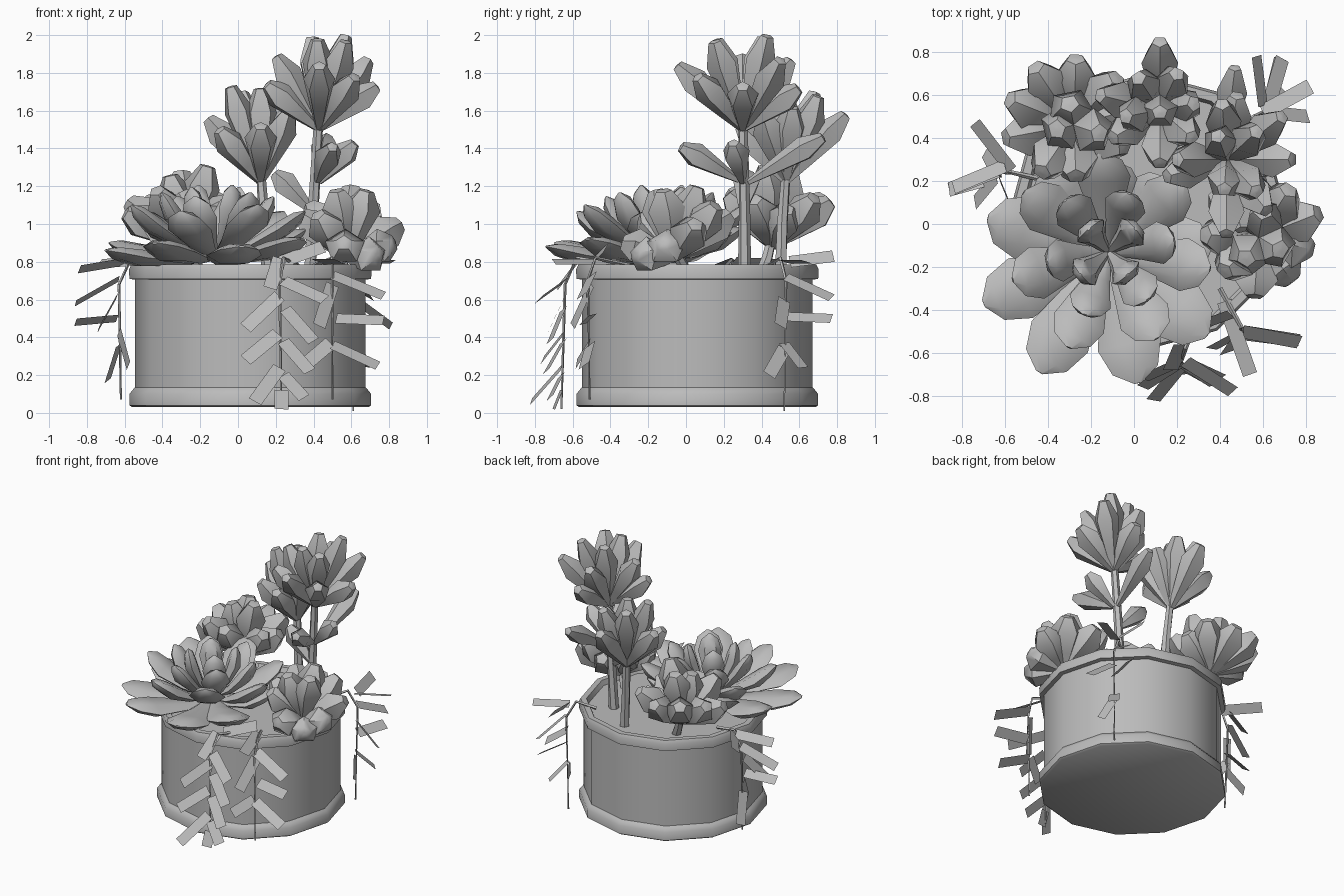
import bpy, bmesh, math
from mathutils import Vector

grey = bpy.data.materials.new("soft grey")
grey.diffuse_color = (0.5, 0.5, 0.5, 1)
CX, CY = 0.065, 0.06


def finish(name, bm, angle=35):
    bmesh.ops.recalc_face_normals(bm, faces=bm.faces)
    me = bpy.data.meshes.new(name)
    bm.to_mesh(me)
    bm.free()
    me.materials.append(grey)
    ob = bpy.data.objects.new(name, me)
    bpy.context.collection.objects.link(ob)
    bpy.ops.object.select_all(action='DESELECT')
    ob.select_set(True)
    bpy.context.view_layer.objects.active = ob
    if angle:
        bpy.ops.object.shade_smooth_by_angle(angle=math.radians(angle))
    return ob


def loft(bm, rings):
    """Skin a list of closed vertex rings and cap both ends."""
    vs = [[bm.verts.new(p) for p in r] for r in rings]
    n = len(rings[0])
    for a, b in zip(vs, vs[1:]):
        for i in range(n):
            j = (i + 1) % n
            bm.faces.new((a[i], a[j], b[j], b[i]))
    bm.faces.new(vs[0])
    bm.faces.new(vs[-1])


def frame(d):
    side = d.cross(Vector((0, 0, 1)))
    side = side.normalized() if side.length > 0.01 else Vector((1, 0, 0))
    return side, side.cross(d).normalized()


PLUMP = [(0, .22), (.35, .6), (.74, 1), (.99, .42), (1, .1)]
POINTED = [(0, .22), (.35, .62), (.7, 1), (.9, .72), (1, .12)]


def leaf(bm, base, tip, half_w, half_t, profile, sides=6, cup=0.0):
    base, tip = Vector(base), Vector(tip)
    d = (tip - base).normalized()
    side, up = frame(d)
    ph = math.pi / 2 if sides == 5 else 0
    rings = []
    for t, s in profile:
        c = base.lerp(tip, t) - up * cup * math.sin(math.pi * t)
        rings.append([c + side * math.cos(2 * math.pi * k / sides + ph) * half_w * s
                      + up * math.sin(2 * math.pi * k / sides + ph) * half_t * s
                      for k in range(sides)])
    loft(bm, rings)


def tube(bm, points, r0, r1, sides=6):
    pts = [Vector(p) for p in points]
    rings = []
    for i, p in enumerate(pts):
        d = (pts[min(i + 1, len(pts) - 1)] - pts[max(i - 1, 0)]).normalized()
        side, up = frame(d)
        r = r0 + (r1 - r0) * i / (len(pts) - 1)
        rings.append([p + (side * math.cos(2 * math.pi * k / sides)
                           + up * math.sin(2 * math.pi * k / sides)) * r for k in range(sides)])
    loft(bm, rings)


# Pot with rolled rim and foot
bm = bmesh.new()
PROFILE = [(.625, .03), (.64, .04), (.64, .10), (.62, .125), (.61, .135), (.61, .705),
           (.64, .71), (.642, .76), (.63, .785), (.59, .785), (.575, .75)]
N = 12
loft(bm, [[(CX + r * math.cos(2 * math.pi * k / N),
            CY + r * math.sin(2 * math.pi * k / N), z) for k in range(N)]
          for r, z in PROFILE])
finish("pot_and_soil", bm, 40)

# Large pointed rosette: spreading outer leaves, then upright inner rings
bm = bmesh.new()
C = Vector((-.12, -.13, .82))
for t in [(-.68, .03, .9), (-.7, -.37, .86), (-.44, -.69, .9), (.02, -.74, .88),
          (.34, -.52, .92), (.36, -.1, .97), (.18, .2, .98), (-.12, .3, .98), (-.44, .22, .98)]:
    leaf(bm, C, t, .15, .05, POINTED, cup=.035)
for count, elev, length, hw, phase in [(7, 27, .54, .125, 42), (6, 46, .45, .1, 10),
                                       (4, 66, .41, .08, 40)]:
    for k in range(count):
        a = math.radians(phase + 360 * k / count)
        e = math.radians(elev + 4 * (k % 2))
        d = Vector((math.cos(a) * math.cos(e), math.sin(a) * math.cos(e), math.sin(e)))
        leaf(bm, C + d * .03, C + d * length, hw, .05, POINTED, cup=.035)
finish("rosette_leaves", bm, 45)


def cluster(name, base, tips, hw, ht, stem):
    bm = bmesh.new()
    for t in tips:
        leaf(bm, base, t, hw, ht, PLUMP, 5)
    finish(name + "_leaves", bm, 50)
    bm = bmesh.new()
    tube(bm, stem, .035, .025)
    finish(name + "_stem", bm)


# Tall plant
cluster("tall_plant", (.43, .3, 1.5),
        [(.41, .56, 1.87), (.39, .41, 1.99), (.57, .43, 2.0), (.69, .5, 1.87), (.74, .3, 1.73),
         (.57, .15, 1.97), (.42, .16, 1.98), (.2, .3, 1.89), (.15, .22, 1.74),
         (.43, -.05, 1.84), (.62, .06, 1.78), (.48, .6, 1.72)], .088, .08,
        [(.38, .31, .74), (.40, .31, 1.1), (.43, .3, 1.6)])
bm = bmesh.new()
for b, t in [((.43, .3, 1.22), (.62, .25, 1.43)), ((.40, .3, 1.06), (.19, .33, 1.27)),
             ((.42, .28, 1.23), (.5, -.03, 1.41)), ((.42, .33, 1.22), (.47, .73, 1.46))]:
    leaf(bm, b, t, .075, .07, PLUMP, 5)
finish("tall_plant_lower_leaves", bm, 50)

# Middle plant
cluster("middle_plant", (.12, .53, 1.22),
        [(-.16, .6, 1.56), (-.04, .5, 1.73), (.02, .68, 1.7), (.12, .28, 1.52), (.2, .7, 1.68),
         (.12, .85, 1.58), (.28, .56, 1.62), (.27, .4, 1.6), (-.1, .4, 1.5), (.12, .52, 1.72)],
        .09, .08, [(.16, .5, .74), (.14, .51, 1.0), (.12, .53, 1.28)])

# Back left plant
cluster("back_plant", (-.28, .46, .88),
        [(-.58, .58, 1.12), (-.46, .73, 1.14), (-.27, .77, 1.12), (-.08, .68, 1.14),
         (-.6, .4, 1.06), (-.43, .24, 1.18), (-.27, .22, 1.16), (-.04, .36, 1.13),
         (-.02, .53, 1.08), (-.3, .56, 1.28), (-.36, .44, 1.26), (-.16, .42, 1.31)],
        .11, .1, [(-.2, .4, .74), (-.24, .43, .82), (-.28, .46, .95)])

# Right front plant
cluster("right_plant", (.58, -.06, .82),
        [(.33, -.05, 1.05), (.42, -.22, 1.05), (.56, -.34, .9), (.74, -.27, .84), (.83, -.12, .9),
         (.86, .05, 1.0), (.72, .16, 1.1), (.53, .24, 1.05), (.38, .14, 1.1),
         (.52, -.16, 1.18), (.68, -.12, 1.18), (.6, .06, 1.2)],
        .11, .1, [(.5, 0, .74), (.53, -.02, .79), (.58, -.06, .86)])


# Trailing vines: thin strand with flat strap leaves
def vine(name, path, leaves, width=.075):
    bm = bmesh.new()
    tube(bm, path, .012, .006, 4)
    finish(name + "_strand", bm)
    bm = bmesh.new()
    mid = Vector(path[-1])
    out = Vector((mid.x - CX, mid.y - CY, 0)).normalized() + Vector((0, 0, .7))
    for a, b in leaves:
        a, b = Vector(a), Vector(b)
        w = out.cross(b - a).normalized() * width / 2
        bm.faces.new([bm.verts.new(p) for p in (a - w, b - w, b + w, a + w)])
    finish(name + "_leaves", bm, 0)


vine("front_vine", [(.32, -.35, .78), (.24, -.58, .82), (.22, -.64, .68), (.23, -.66, .02)],
     [((.23, -.5, .8), (.45, -.42, .88)), ((.22, -.56, .82), (.17, -.68, .66)),
      ((.24, -.64, .7), (.46, -.78, .6)), ((.22, -.64, .62), (.04, -.72, .45)),
      ((.25, -.65, .55), (.4, -.72, .38)), ((.21, -.65, .42), (.04, -.76, .28)),
      ((.24, -.65, .38), (.38, -.74, .22)), ((.22, -.66, .24), (.09, -.82, .06)),
      ((.24, -.66, .2), (.35, -.72, .08)), ((.23, -.66, .12), (.23, -.7, .02))])
vine("right_vine", [(.4, -.3, .78), (.5, -.48, .82), (.5, -.52, .7), (.5, -.51, .07)],
     [((.42, -.36, .8), (.54, -.7, .8)), ((.5, -.5, .73), (.77, -.55, .62)),
      ((.5, -.5, .68), (.43, -.6, .46)), ((.52, -.5, .5), (.77, -.54, .49)),
      ((.5, -.51, .36), (.74, -.54, .25)), ((.49, -.51, .37), (.36, -.58, .26))])
vine("left_vine", [(-.4, .2, .77), (-.57, .24, .81), (-.63, .24, .68), (-.62, .22, .07)],
     [((-.57, .25, .8), (-.74, .47, .79)), ((-.6, .27, .8), (-.84, .17, .76)),
      ((-.63, .25, .71), (-.86, .16, .58)), ((-.64, .22, .5), (-.86, .16, .48)),
      ((-.64, .22, .62), (-.74, .1, .44)), ((-.63, .22, .43), (-.58, .1, .25)),
      ((-.63, .22, .36), (-.69, .34, .17))])
vine("back_vine", [(.45, .42, .77), (.56, .5, .82), (.62, .53, .7), (.61, .52, .01)],
     [((.6, .55, .8), (.57, .78, .83)), ((.6, .52, .8), (.82, .64, .8)),
      ((.62, .53, .72), (.69, .77, .61)), ((.62, .53, .51), (.68, .77, .5)),
      ((.62, .52, .6), (.81, .5, .46)), ((.61, .52, .37), (.7, .62, .24)),
      ((.61, .52, .34), (.66, .44, .2))])
